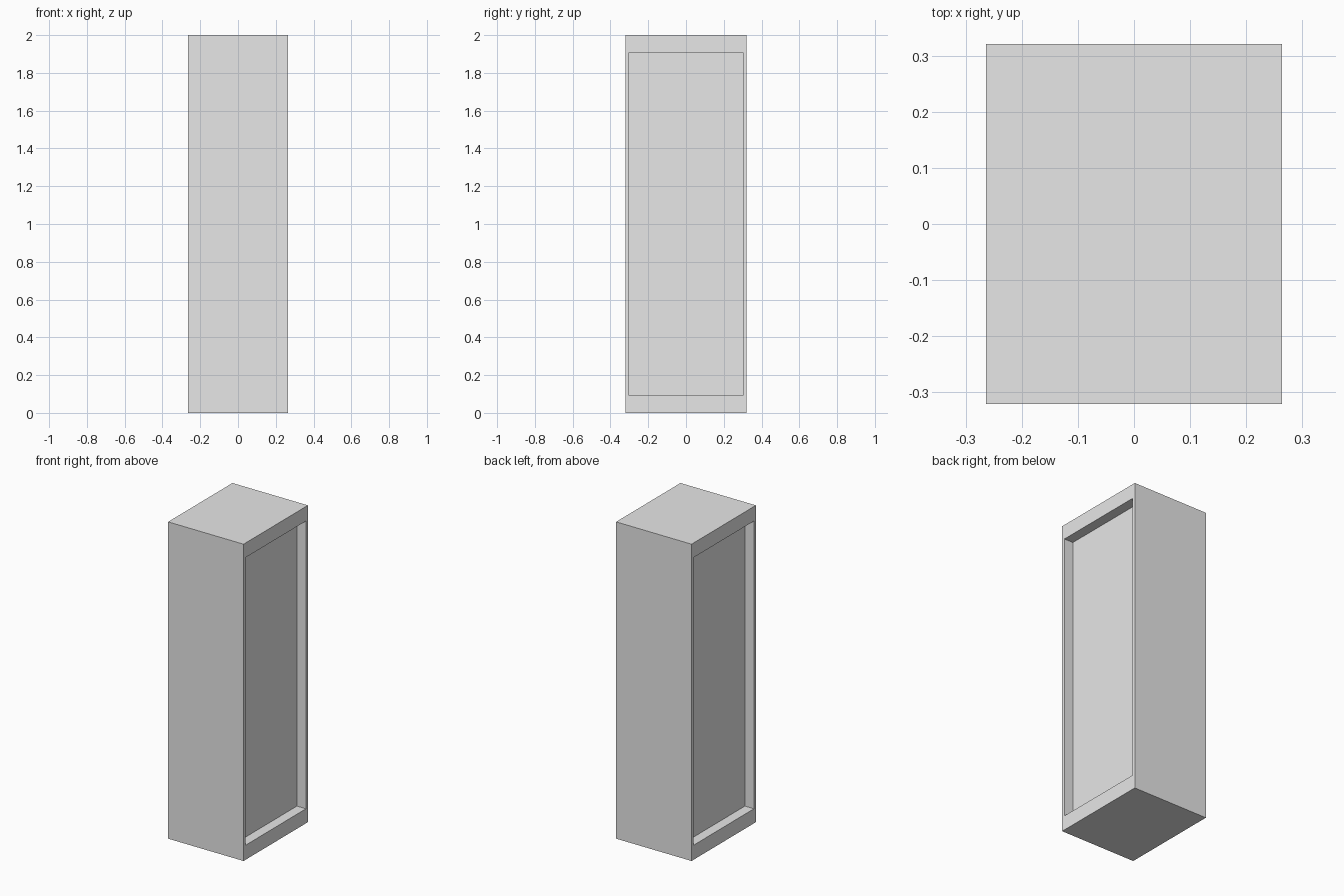
import bpy
import bmesh

WIDTH, DEPTH, HEIGHT = 0.527, 0.642, 2.0
SIDE_MARGIN, END_MARGIN = 0.028, 0.092
RECESS = 0.063

# Remove the default object only
cube = bpy.data.objects.get("Cube")
if cube:
    bpy.data.objects.remove(cube, do_unlink=True)

# Single flat colour
grey = bpy.data.materials.new("light_grey")
grey.use_nodes = True
colour = (0.8, 0.8, 0.8, 1.0)
grey.diffuse_color = colour
for node in grey.node_tree.nodes:
    if node.type == "BSDF_PRINCIPLED":
        node.inputs["Base Color"].default_value = colour

# Plain block standing on the ground
bm = bmesh.new()
bmesh.ops.create_cube(bm, size=1.0)
for v in bm.verts:
    v.co.x *= WIDTH
    v.co.y *= DEPTH
    v.co.z = (v.co.z + 0.5) * HEIGHT


def recess_panel(face, side):
    """Inset a side face, fit its margins, then sink it straight inwards."""
    bmesh.ops.inset_individual(bm, faces=[face], thickness=SIDE_MARGIN)
    for v in face.verts:
        v.co.z = END_MARGIN if v.co.z < HEIGHT / 2 else HEIGHT - END_MARGIN
    result = bmesh.ops.extrude_face_region(bm, geom=[face])
    for item in result["geom"]:
        if isinstance(item, bmesh.types.BMVert):
            item.co.x -= side * RECESS
    if face.is_valid:
        bmesh.ops.delete(bm, geom=[face], context="FACES_ONLY")


# Matching recessed panels on both sides
bm.normal_update()
for side in (1, -1):
    panel = next(f for f in bm.faces if f.normal.x * side > 0.9
                 and abs(f.calc_center_median().x * side - WIDTH / 2) < 0.001)
    recess_panel(panel, side)
    bm.normal_update()

bmesh.ops.recalc_face_normals(bm, faces=bm.faces)
mesh = bpy.data.meshes.new("cabinet_body")
bm.to_mesh(mesh)
bm.free()
mesh.materials.append(grey)
body = bpy.data.objects.new("cabinet_body", mesh)
bpy.context.collection.objects.link(body)
